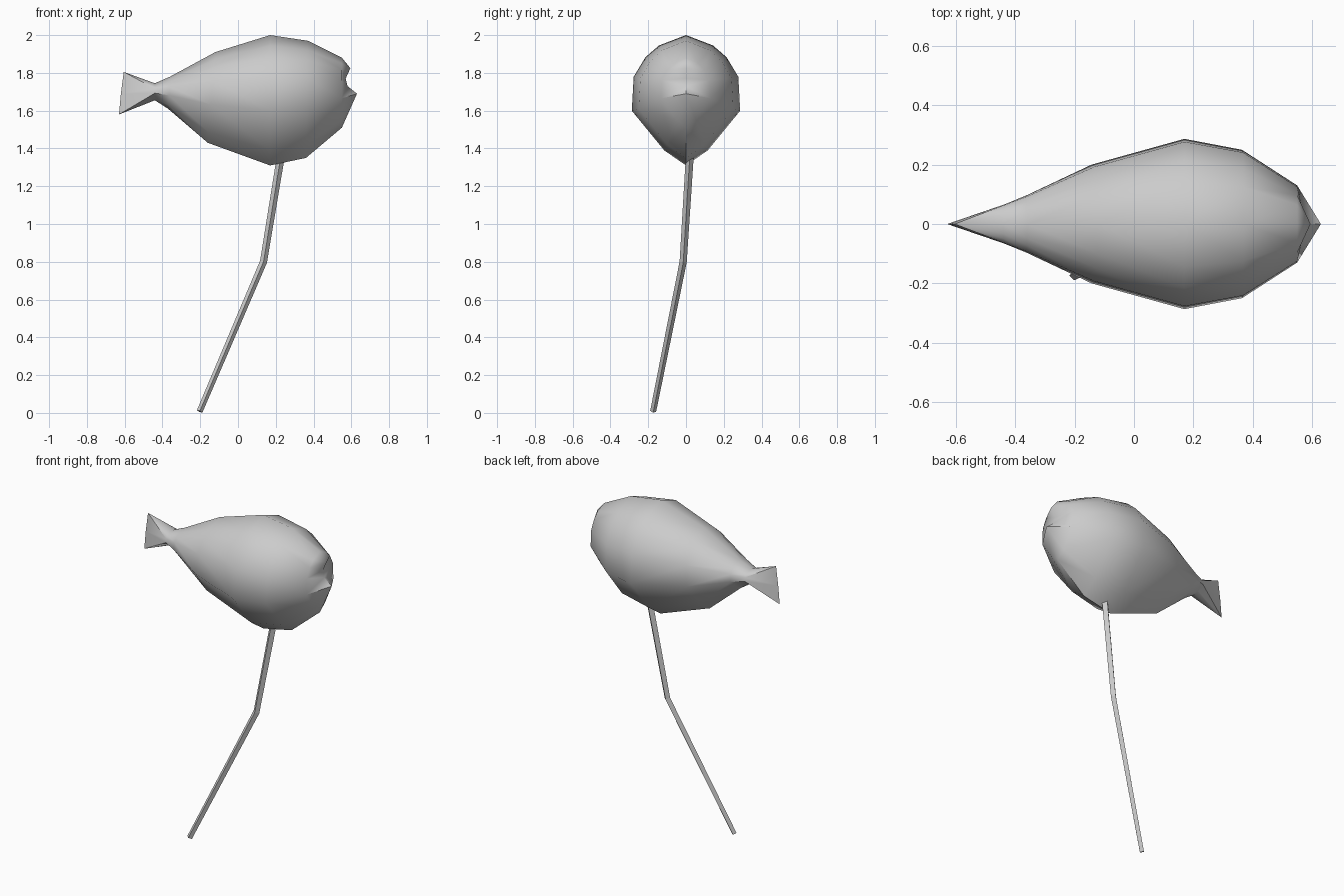
import bpy, bmesh, math
from mathutils import Vector

cube = bpy.data.objects.get("Cube")
if cube:
    bpy.data.objects.remove(cube)

grey = bpy.data.materials.new("plain_grey")
GREY = (0.6, 0.6, 0.6, 1)
grey.diffuse_color = GREY
grey.use_nodes = True
grey.node_tree.nodes["Principled BSDF"].inputs["Base Color"].default_value = GREY


def finish(bm, name, smooth_angle=None):
    bmesh.ops.recalc_face_normals(bm, faces=bm.faces)
    mesh = bpy.data.meshes.new(name)
    bm.to_mesh(mesh)
    bm.free()
    mesh.materials.append(grey)
    ob = bpy.data.objects.new(name, mesh)
    bpy.context.collection.objects.link(ob)
    if smooth_angle:
        bpy.ops.object.select_all(action='DESELECT')
        ob.select_set(True)
        bpy.context.view_layer.objects.active = ob
        bpy.ops.object.shade_smooth_by_angle(angle=math.radians(smooth_angle))
    return ob


def fan(bm, ring, chain, match):
    """Close a half ring onto a centreline chain; match gives each ring vertex's chain range."""
    for i, (first, last) in enumerate(match):
        for k in range(first, last):
            bm.faces.new((ring[i], chain[k], chain[k + 1]))
        if i + 1 < len(ring):
            bm.faces.new((ring[i], chain[last], ring[i + 1]))


# Fish body: half cross-section (width share, height share), top to bottom
SECTION = [(0, 1), (.5, .92), (.75, .83), (.965, .68), (1, .42), (.4, .115), (0, 0)]
# Stations: x at top, x at bottom, top z, bottom z, half width
STATIONS = [
    (-.44, -.44, 1.745, 1.655, .065),
    (-.36, -.37, 1.78, 1.61, .095),
    (-.12, -.16, 1.91, 1.43, .20),
    (.17, .17, 2.0, 1.31, .287),
    (.37, .36, 1.97, 1.35, .25),
    (.55, .55, 1.88, 1.51, .13),
]
bm = bmesh.new()
rings = []
for xt, xb, top, bottom, width in STATIONS:
    rings.append([bm.verts.new((xb + (xt - xb) * v, u * width, bottom + (top - bottom) * v))
                  for u, v in SECTION])
for r, s in zip(rings, rings[1:]):
    for i in range(len(SECTION) - 1):
        bm.faces.new((r[i], s[i], s[i + 1], r[i + 1]))

# Tail: the narrow end pinches into an upright edge
tail = [bm.verts.new((x, 0, z)) for x, z in ((-.605, 1.805), (-.62, 1.69), (-.63, 1.58))]
fan(bm, rings[0], tail, [(0, 0)] * 3 + [(0, 1), (1, 2)] + [(2, 2)] * 2)

# Mouth: notch between the upper and lower lips
mouth = [bm.verts.new((x, 0, z)) for x, z in
         ((.595, 1.825), (.57, 1.77), (.58, 1.73), (.63, 1.69))]
fan(bm, rings[-1], mouth, [(0, 0)] * 2 + [(0, 1), (1, 2), (2, 3)] + [(3, 3)] * 2)

# Mirror the half to the other side
other = bmesh.ops.duplicate(bm, geom=bm.verts[:] + bm.edges[:] + bm.faces[:])["geom"]
for v in other:
    if isinstance(v, bmesh.types.BMVert):
        v.co.y *= -1
bmesh.ops.remove_doubles(bm, verts=bm.verts, dist=0.0005)
finish(bm, "fish_body", 50)

# Bent four-sided string under the belly
PATH = [((.227, .02, 1.36), .021), ((.135, -.015, .80), .019), ((-.203, -.174, .008), .016)]
bm = bmesh.new()
loops = []
for i, (p, radius) in enumerate(PATH):
    ahead, behind = PATH[min(i + 1, 2)][0], PATH[max(i - 1, 0)][0]
    axis = (Vector(ahead) - Vector(behind)).normalized()
    side = axis.cross(Vector((0, 1, 0))).normalized()
    up = axis.cross(side)
    loops.append([bm.verts.new(Vector(p) + radius * (side * math.cos(a) + up * math.sin(a)))
                  for a in (math.tau * k / 4 for k in range(4))])
for r, s in zip(loops, loops[1:]):
    for k in range(4):
        bm.faces.new((r[k], r[(k + 1) % 4], s[(k + 1) % 4], s[k]))
bm.faces.new(loops[0])
bm.faces.new(loops[-1])
finish(bm, "string")
